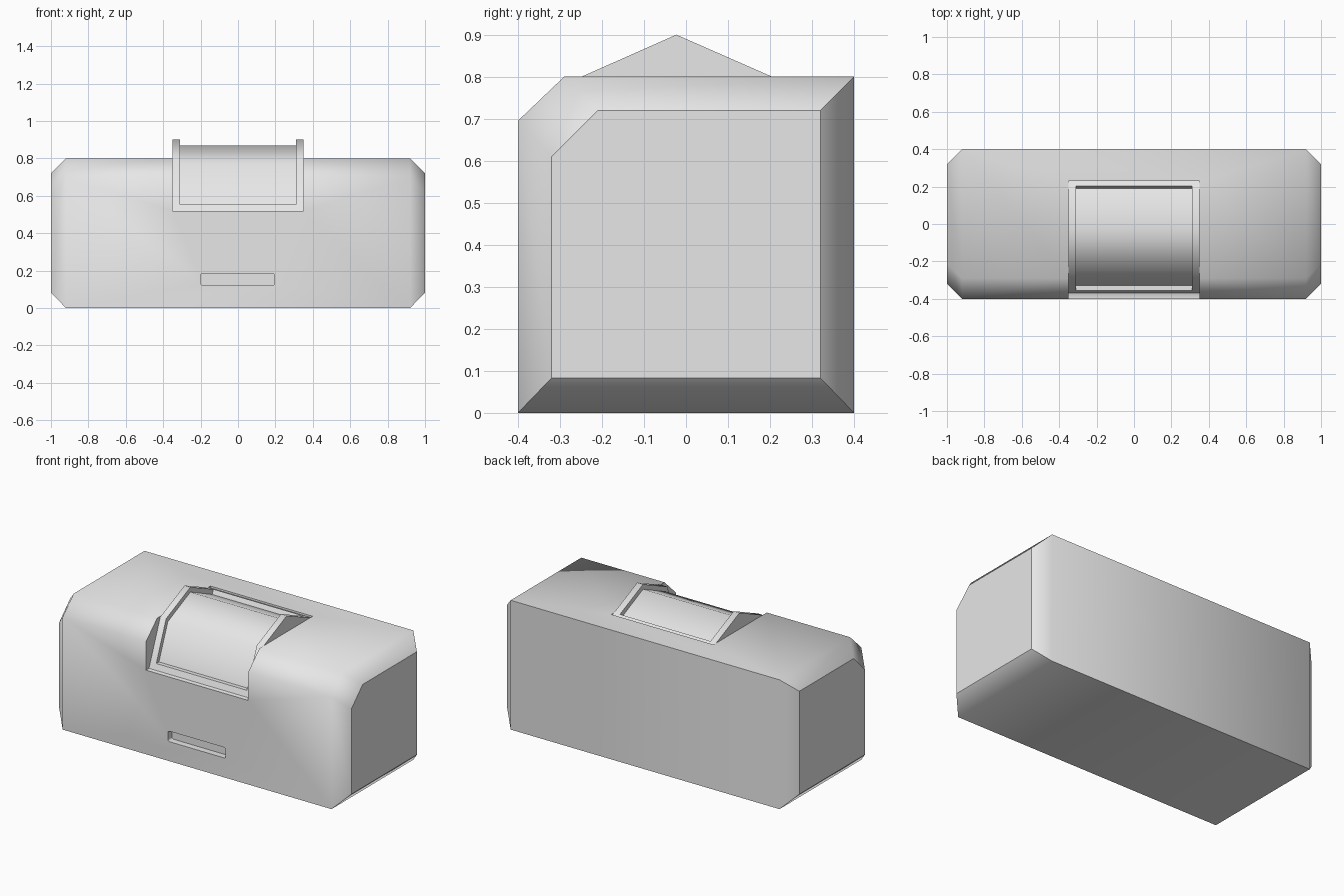
import bpy
import bmesh
import math

old = bpy.data.objects.get("Cube")
if old:
    bpy.data.objects.remove(old, do_unlink=True)

grey = bpy.data.materials.new("light_grey")
grey.use_nodes = True
colour = (0.8, 0.8, 0.8, 1)
grey.diffuse_color = colour
grey.node_tree.nodes["Principled BSDF"].inputs["Base Color"].default_value = colour


def loft(name, sections):
    """Closed solid through (x, [(y, z), ...]) sections."""
    bm = bmesh.new()
    rings = [[bm.verts.new((x, y, z)) for y, z in pts] for x, pts in sections]
    for a, b in zip(rings, rings[1:]):
        for i in range(len(a)):
            j = (i + 1) % len(a)
            bm.faces.new((a[i], a[j], b[j], b[i]))
    bm.faces.new(rings[0])
    bm.faces.new(rings[-1])
    bmesh.ops.recalc_face_normals(bm, faces=bm.faces)
    return make_object(name, bm)


def make_object(name, bm):
    mesh = bpy.data.meshes.new(name)
    bm.to_mesh(mesh)
    bm.free()
    mesh.materials.append(grey)
    obj = bpy.data.objects.new(name, mesh)
    bpy.context.collection.objects.link(obj)
    return obj


def prism(name, half_width, profile):
    return loft(name, [(-half_width, profile), (half_width, profile)])


def cut(obj, cutter):
    """Subtract the cutter, then discard it."""
    mod = obj.modifiers.new("cut", "BOOLEAN")
    mod.operation = "DIFFERENCE"
    mod.solver = "EXACT"
    mod.object = cutter
    bpy.context.view_layer.objects.active = obj
    bpy.ops.object.modifier_apply(modifier=mod.name)
    bpy.data.objects.remove(cutter, do_unlink=True)


def shade(obj, is_sharp=lambda edge: False):
    """Smooth shading with steep or chosen edges kept sharp."""
    bm = bmesh.new()
    bm.from_mesh(obj.data)
    for face in bm.faces:
        face.smooth = True
    for edge in bm.edges:
        steep = edge.calc_face_angle(math.pi) > math.radians(55)
        edge.smooth = not (steep or is_sharp(edge))
    bm.to_mesh(obj.data)
    bm.free()


# Body with a sloped front top edge and bevelled ends
middle = [(-0.4, 0), (0.4, 0), (0.4, 0.8), (-0.29, 0.8), (-0.4, 0.695)]
end = [(-0.32, 0.083), (0.32, 0.083), (0.32, 0.72), (-0.21, 0.72), (-0.32, 0.61)]
body = loft("body", [(-1, end), (-0.92, middle), (0.92, middle), (1, end)])

# Notch in the body for the screen
cut(body, prism("notch_cutter", 0.35, [
    (-0.5, 0.52), (-0.36, 0.52), (-0.2, 0.7), (0.2, 0.7),
    (0.23, 0.789), (0.23, 1), (-0.5, 1)]))

# Shallow rounded slot low on the front
bm = bmesh.new()
bmesh.ops.create_cube(bm, size=1)
bmesh.ops.scale(bm, vec=(0.395, 0.08, 0.065), verts=bm.verts)
bmesh.ops.translate(bm, vec=(-0.002, -0.4, 0.153), verts=bm.verts)
depth_edges = [e for e in bm.edges if abs(e.verts[0].co.y - e.verts[1].co.y) > 0.05]
bmesh.ops.bevel(bm, geom=depth_edges, offset=0.012, segments=3, profile=0.5,
                affect="EDGES")
cut(body, make_object("slot_cutter", bm))
shade(body, lambda e: all(abs(v.co.x) > 0.99 for v in e.verts))

# Raised screen frame: ridge at the top, bending down to the front
frame = prism("screen_frame", 0.35, [
    (0.23, 0.789), (-0.023, 0.9), (-0.26, 0.795), (-0.37, 0.52),
    (-0.3, 0.45), (0.23, 0.6)])

# Sunken screen panel inside the frame
cut(frame, prism("screen_cutter", 0.31, [
    (0.19, 0.774), (-0.023, 0.87), (-0.243, 0.771), (-0.33, 0.555),
    (-0.5, 0.555), (-0.5, 1), (0.21, 1), (0.203, 0.801)]))
shade(frame)
